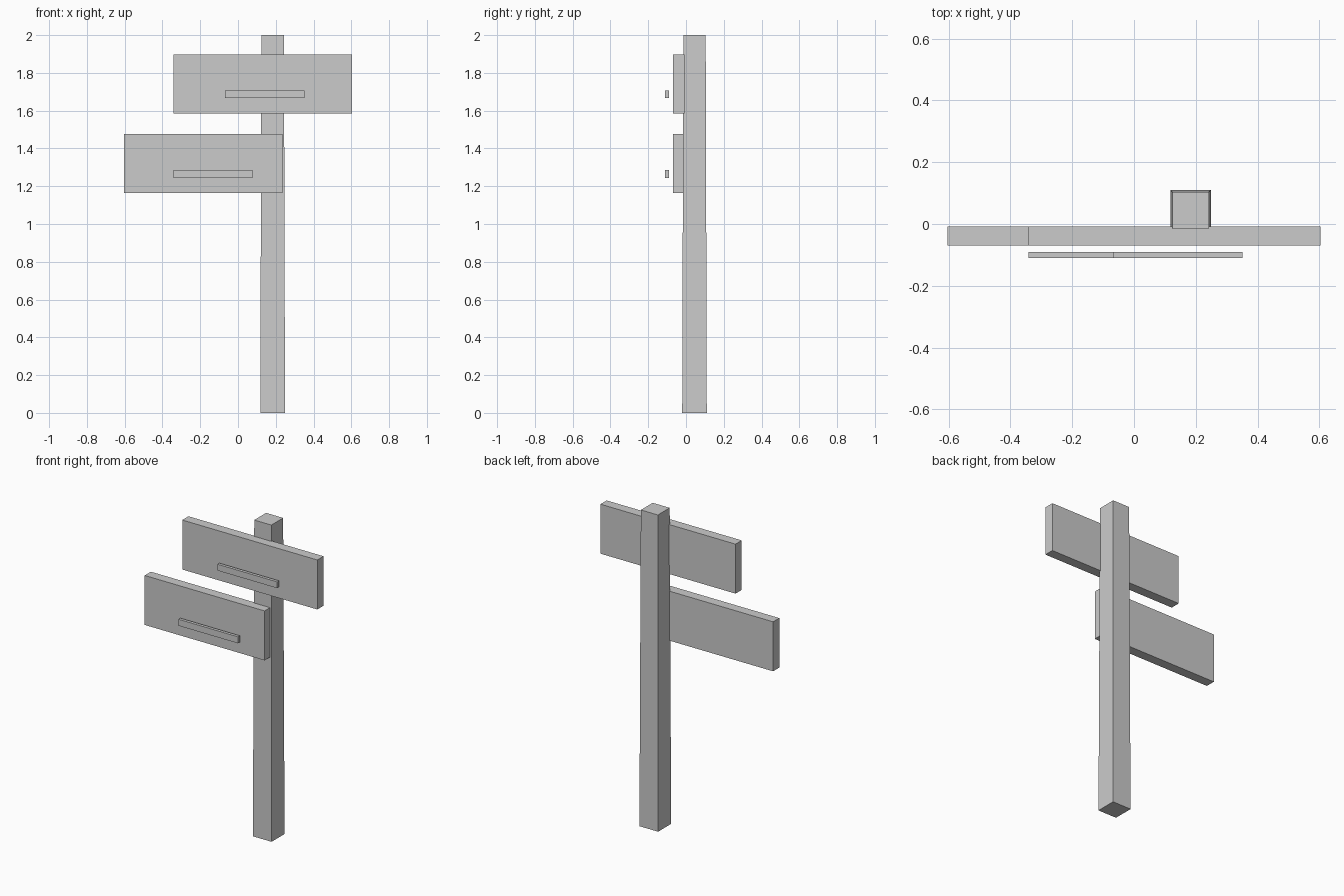
import bpy
import bmesh

if "Cube" in bpy.data.objects:
    bpy.data.objects.remove(bpy.data.objects["Cube"])


def add_box(name, x, y, z, taper=1.0):
    """Box from (min, max) ranges; the top face is scaled about its centre by taper."""
    bm = bmesh.new()
    bmesh.ops.create_cube(bm, size=1.0)
    for v in bm.verts:
        s = taper if v.co.z > 0 else 1.0
        v.co.x = (x[0] + x[1]) / 2 + v.co.x * (x[1] - x[0]) * s
        v.co.y = (y[0] + y[1]) / 2 + v.co.y * (y[1] - y[0]) * s
        v.co.z = z[0] if v.co.z < 0 else z[1]
    mesh = bpy.data.meshes.new(name)
    bm.to_mesh(mesh)
    bm.free()
    obj = bpy.data.objects.new(name, mesh)
    bpy.context.collection.objects.link(obj)
    return obj


# Slightly tapered square post
add_box("post", (0.118, 0.249), (-0.02, 0.11), (0.0, 2.0), taper=0.91)

# Two sign boards, each with a thin bar floating just in front
signs = [
    ("upper", (-0.341, 0.604), (1.584, 1.897), (-0.068, 0.351), (1.666, 1.706)),
    ("lower", (-0.604, 0.235), (1.163, 1.476), (-0.341, 0.077), (1.244, 1.285)),
]
for label, board_x, board_z, bar_x, bar_z in signs:
    add_box(label + "_sign_board", board_x, (-0.07, -0.008), board_z)
    add_box(label + "_sign_bar", bar_x, (-0.11, -0.091), bar_z)
